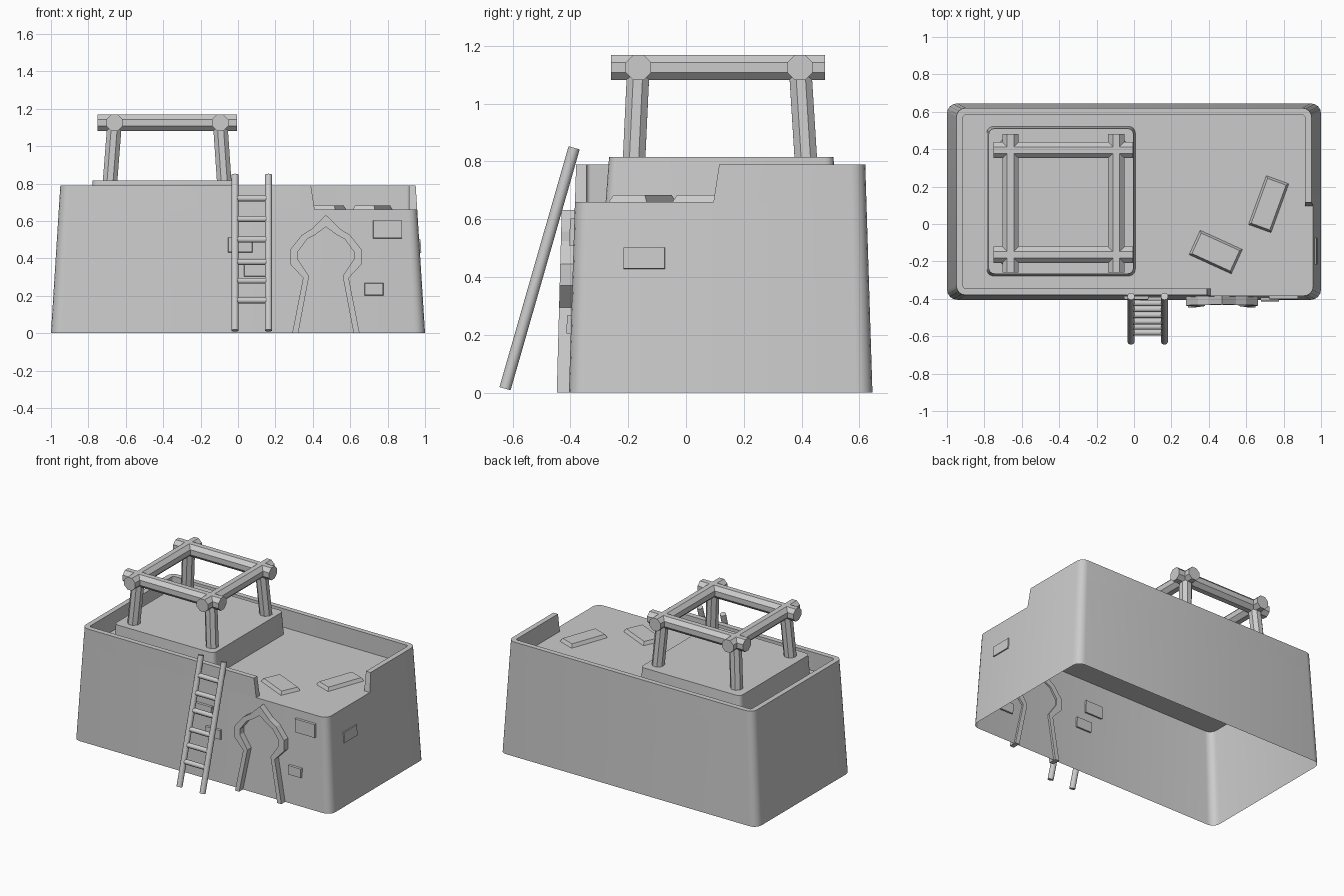
import bpy, bmesh
from math import pi, cos, sin, radians
from mathutils import Vector, Matrix

if "Cube" in bpy.data.objects:
    bpy.data.objects.remove(bpy.data.objects["Cube"])


def make(name, verts, faces, smooth=None):
    me = bpy.data.meshes.new(name)
    me.from_pydata([tuple(v) for v in verts], [], faces)
    bm = bmesh.new()
    bm.from_mesh(me)
    bmesh.ops.recalc_face_normals(bm, faces=bm.faces)
    bm.to_mesh(me)
    bm.free()
    ob = bpy.data.objects.new(name, me)
    bpy.context.collection.objects.link(ob)
    if smooth:
        bpy.ops.object.select_all(action='DESELECT')
        ob.select_set(True)
        bpy.context.view_layer.objects.active = ob
        bpy.ops.object.shade_smooth_by_angle(angle=radians(smooth))
    return ob


def corners(cx, cy, hx, hy, r, z, order=((1, -1), (1, 1), (-1, 1), (-1, -1)), seg=4):
    """Rounded rectangle points, counter-clockwise, one arc per listed corner."""
    start = {(1, -1): -pi / 2, (1, 1): 0, (-1, 1): pi / 2, (-1, -1): pi}
    pts = []
    for sx, sy in order:
        for i in range(seg + 1):
            a = start[(sx, sy)] + pi / 2 * i / seg
            pts.append(Vector((cx + sx * (hx - r) + r * cos(a),
                               cy + sy * (hy - r) + r * sin(a), z)))
    return pts


def capped_shell(name, low, high):
    n = len(low)
    faces = [(i, (i + 1) % n, n + (i + 1) % n, n + i) for i in range(n)]
    return make(name, low + high, faces + [tuple(range(n, 2 * n))], 40)


def rod(name, a, b, r, sides=8, smooth=None):
    a, b = Vector(a), Vector(b)
    d = (b - a).normalized()
    u = d.cross(Vector((0, 1, 0)) if abs(d.y) < .8 else Vector((1, 0, 0))).normalized()
    w = d.cross(u)
    verts = []
    for p in (a, b):
        for i in range(sides):
            t = 2 * pi * (i + .5) / sides
            verts.append(p + r * (cos(t) * u + sin(t) * w))
    n = sides
    faces = [(i, (i + 1) % n, n + (i + 1) % n, n + i) for i in range(n)]
    return make(name, verts, faces + [tuple(range(n)), tuple(range(n, 2 * n))], smooth)


def slab(name, loc, size, rot, taper):
    """Box whose outer (+z) face is smaller by taper."""
    verts = []
    for z, t in ((-.5, 0), (.5, taper)):
        for sx, sy in ((-1, -1), (1, -1), (1, 1), (-1, 1)):
            verts.append((sx * (size[0] / 2 - t), sy * (size[1] / 2 - t), z * size[2]))
    m = Matrix.Translation(loc) @ rot
    faces = [(i, (i + 1) % 4, 4 + (i + 1) % 4, 4 + i) for i in range(4)]
    return make(name, [m @ Vector(v) for v in verts], faces + [(0, 1, 2, 3), (4, 5, 6, 7)])


CY, FLOOR, TOP = .12, .66, .79


def half(z):
    return 1 - .0633 * z, .525 - .0316 * z


# House walls and flat roof, open underneath
capped_shell("house_body", corners(0, CY, *half(0), .055, 0),
             corners(0, CY, *half(FLOOR), .05, FLOOR))

# Parapet, broken away at the front right corner
rows = []
for z, inset, r, y_end, x_end in ((FLOOR, 0, .05, .095, .41), (TOP, 0, .05, .115, .39),
                                  (TOP, .036, .015, .115, .39), (FLOOR, .036, .015, .095, .41)):
    hx, hy = half(TOP if inset else z)
    hx, hy = hx - inset, hy - inset
    arc = corners(0, CY, hx, hy, r, z, ((1, 1), (-1, 1), (-1, -1)))
    rows.append([Vector((hx, y_end, z))] + arc + [Vector((x_end, CY - hy, z))])
n = len(rows[0])
faces = [(k * n + i, k * n + i + 1, (k + 1) % 4 * n + i + 1, (k + 1) % 4 * n + i)
         for k in range(4) for i in range(n - 1)]
faces += [tuple(k * n + e for k in range(4)) for e in (0, n - 1)]
make("parapet", sum(rows, []), faces, 40)

# Raised roof platform
capped_shell("roof_platform", corners(-.39, .122, .397, .4, .035, FLOOR),
             corners(-.39, .122, .387, .388, .03, .815))

# Timber frame: leaning posts and crossed beams
for x, xb in ((-.66, -.685), (-.095, -.073)):
    for y, yb in ((-.165, -.18), (.395, .415)):
        rod("frame_post", (xb, yb, .80), (x, y, 1.12), .042)
    rod("beam_y", (x, -.26, 1.125), (x, .48, 1.125), .047)
for y in (-.165, .395):
    rod("beam_x", (-.75, y, 1.125), (-.005, y, 1.125), .047)

# Ladder leaning on the front
foot, head = Vector((0, -.626, .014)), Vector((0, -.387, .847))
for x in (-.016, .163):
    o = Vector((x, 0, 0))
    rod("ladder_rail", foot + o, head + o, .02, 10, 50)
for z in (.175, .28, .38, .5, .61, .72):
    p = foot.lerp(head, (z - foot.z) / (head.z - foot.z))
    rod("ladder_rung", (-.016, p.y, z), (.163, p.y, z), .017, 8, 50)

# Pointed door arch, mirrored about its middle
AX = .47
outer = [(.18, 0), (.122, .295), (.192, .37), (.192, .445), (.128, .525), (.075, .558), (0, .632)]
inner = [(.148, 0), (.09, .305), (.15, .395), (.15, .435), (.1, .503), (.06, .524), (0, .568)]


def full(side):
    return [(AX - x, z) for x, z in side] + [(AX + x, z) for x, z in side[-2::-1]]


o, i_ = full(outer), full(inner)
verts = []
for ring, y0 in ((o, -.447), (i_, -.447), (i_, -.39), (o, -.39)):
    verts += [(x, y0 + .027 * z, z) for x, z in ring]
n = len(o)
faces = [(k * n + j, k * n + j + 1, (k + 1) % 4 * n + j + 1, (k + 1) % 4 * n + j)
         for k in range(4) for j in range(n - 1)]
faces += [tuple(k * n + e for k in range(4)) for e in (0, n - 1)]
make("door_arch", verts, faces)

# Exposed bricks on the front and right walls
front = Matrix.Rotation(pi / 2 - .0316, 4, 'X')
for x, z, w, h in ((.8, .555, .16, .1), (.727, .235, .105, .07),
                   (.012, .472, .135, .085), (.09, .335, .12, .07)):
    slab("wall_brick", Vector((x, -.405 + .0316 * z, z)), (w, h, .03), front, .004)
slab("side_brick", Vector((.963, -.145, .465)), (.08, .15, .03),
     Matrix.Rotation(pi / 2 - .063, 4, 'Y'), .004)

# Loose slabs on the roof
for x, y, l, w, a in ((.437, -.15, .255, .15, -24.5), (.72, .106, .285, .135, 70)):
    slab("roof_slab", Vector((x, y, .668)), (l, w, .03), Matrix.Rotation(radians(a), 4, 'Z'), .015)
